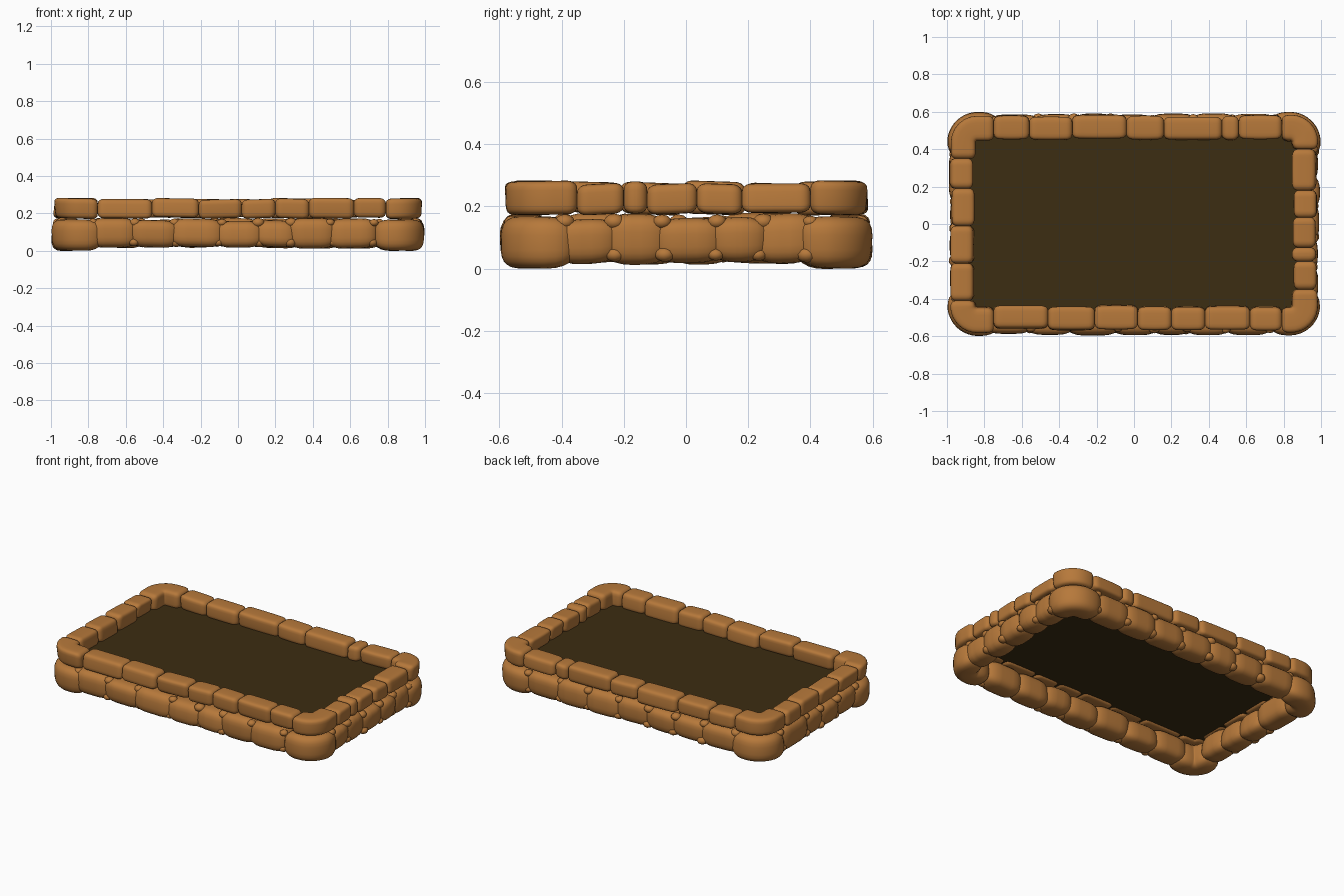
import bpy, bmesh, math, random
from mathutils import Vector

random.seed(4)
cube = bpy.data.objects.get("Cube")
if cube:
    bpy.data.objects.remove(cube, do_unlink=True)


def material(name, rgb):
    m = bpy.data.materials.new(name)
    m.use_nodes = True
    m.diffuse_color = (*rgb, 1)
    m.node_tree.nodes["Principled BSDF"].inputs["Base Color"].default_value = (*rgb, 1)
    return m


STONE = material("warm sandstone", (0.47, 0.19, 0.043))
SOIL = material("dark soil", (0.045, 0.026, 0.006))


def finish(bm, name, mat, smooth=True):
    bmesh.ops.recalc_face_normals(bm, faces=bm.faces)
    mesh = bpy.data.meshes.new(name)
    bm.to_mesh(mesh)
    bm.free()
    mesh.materials.append(mat)
    for p in mesh.polygons:
        p.use_smooth = smooth
    obj = bpy.data.objects.new(name, mesh)
    bpy.context.collection.objects.link(obj)
    return obj


def straight(axis, sign, offset, a, b):
    """Path along one wall: distance -> (point, outward normal)."""
    def f(d):
        if axis == "x":
            return Vector((a + d, sign * offset, 0)), Vector((0, sign, 0))
        return Vector((sign * offset, a + d, 0)), Vector((sign, 0, 0))
    return f, b - a


def corner(sx, sy, X, Y, xs, ys, r):
    """Path around one rounded corner, from |x| = xs to |y| = ys."""
    leg1, arc, leg2 = X - r - xs, r * math.pi / 2, Y - r - ys

    def f(d):
        if d < leg1:
            p, n = (xs + d, Y), (0, 1)
        elif d < leg1 + arc:
            t = (d - leg1) / r
            n = (math.sin(t), math.cos(t))
            p = (X - r + r * n[0], Y - r + r * n[1])
        else:
            p, n = (X, Y - r - (d - leg1 - arc)), (1, 0)
        return Vector((p[0] * sx, p[1] * sy, 0)), Vector((n[0] * sx, n[1] * sy, 0))
    return f, leg1 + arc + leg2


def stone(name, path, half_depth, z0, z1, rounding, inset, power, sides=24):
    """Sweep a soft-cornered section along a path and round off both ends."""
    f, length = path
    rounding = min(rounding, length * 0.45)
    ends = [i * math.pi / 10 for i in range(6)]
    stations = [(rounding * (1 - math.sin(a)), inset * (1 - math.cos(a))) for a in reversed(ends)]
    middle = [(rounding + (length - 2 * rounding) * i / 12, 0) for i in range(1, 12)]
    stations += middle + [(length - d, s) for d, s in reversed(stations)]
    lean, swell = random.uniform(-0.006, 0.006), random.uniform(0, 0.005)
    tilt = random.uniform(-0.004, 0.004)
    bm = bmesh.new()
    rings = []
    for d, s in stations:
        p, n = f(d)
        u = 2 * d / length - 1
        hd = half_depth - s + swell * (1 - u * u)
        hz = (z1 - z0) / 2 - s
        ring = []
        for k in range(sides):
            a = 2 * math.pi * (k + 0.5) / sides
            c, w = math.cos(a), math.sin(a)
            c = math.copysign(abs(c) ** (2 / power), c)
            w = math.copysign(abs(w) ** (2 / power), w)
            v = p + n * (hd * c + lean * w)
            v.z = (z0 + z1) / 2 + hz * w + tilt * u
            ring.append(bm.verts.new(v))
        rings.append(ring)
    for r0, r1 in zip(rings, rings[1:]):
        for k in range(sides):
            j = (k + 1) % sides
            bm.faces.new((r0[k], r0[j], r1[j], r1[k]))
    bm.faces.new(rings[0])
    bm.faces.new(rings[-1])
    return finish(bm, name, STONE)


def pebble(x, y, z, size):
    bm = bmesh.new()
    bmesh.ops.create_icosphere(bm, subdivisions=2, radius=size)
    for v in bm.verts:
        v.co.z *= 0.75
    bmesh.ops.translate(bm, verts=bm.verts, vec=(x, y, z))
    finish(bm, "filler_pebble", STONE)


# Upper course: joint positions along each wall
UPPER = [
    ("x", -1, 0.50, [-0.75, -0.46, -0.21, 0.02, 0.20, 0.38, 0.62, 0.79]),
    ("x", 1, 0.515, [-0.75, -0.56, -0.33, -0.04, 0.16, 0.47, 0.56, 0.79]),
    ("y", -1, 0.918, [-0.41, -0.21, -0.01, 0.19, 0.35]),
    ("y", 1, 0.912, [-0.35, -0.20, -0.125, 0.035, 0.18, 0.40]),
]
for axis, sign, offset, joints in UPPER:
    for a, b in zip(joints, joints[1:]):
        path = straight(axis, sign, offset + random.uniform(-0.004, 0.006), a, b)
        stone("top_stone", path, 0.06, 0.172 + random.uniform(0, 0.008),
              0.279 + random.uniform(-0.007, 0.004), 0.032, 0.024, 5)
for sx, sy, xs, ys in [(-1, -1, 0.75, 0.41), (1, -1, 0.79, 0.35),
                       (-1, 1, 0.75, 0.35), (1, 1, 0.79, 0.40)]:
    stone("top_corner_stone", corner(sx, sy, 0.913, 0.512, xs, ys, 0.075),
          0.066, 0.172, 0.281, 0.032, 0.024, 5)

# Lower course: rounder stones that overlap, with pebbles in the joints
LOWER = [
    ("x", -1, 0.515, [-0.78, -0.56, -0.34, -0.10, 0.11, 0.29, 0.50, 0.72]),
    ("x", 1, 0.515, [-0.76, -0.52, -0.31, -0.12, 0.10, 0.32, 0.53, 0.75]),
    ("y", -1, 0.915, [-0.38, -0.20, -0.03, 0.13, 0.38]),
    ("y", 1, 0.915, [-0.40, -0.24, -0.08, 0.10, 0.24, 0.40]),
]
for axis, sign, offset, joints in LOWER:
    for a, b in zip(joints, joints[1:]):
        path = straight(axis, sign, offset + random.uniform(-0.008, 0.004), a - 0.025, b + 0.025)
        stone("base_stone", path, 0.072, 0.01 + random.uniform(0, 0.01),
              0.167 + random.uniform(-0.008, 0.012), 0.085, 0.045, 3.2)
    for t in joints:
        for z in (0.045, 0.15):
            d = sign * (offset + 0.035 + random.uniform(-0.01, 0.01))
            s = t + random.uniform(-0.015, 0.015)
            x, y = (s, d) if axis == "x" else (d, s)
            pebble(x, y, z, random.uniform(0.026, 0.036))
for sx in (-1, 1):
    for sy in (-1, 1):
        stone("base_corner_stone", corner(sx, sy, 0.918, 0.518, 0.73, 0.36, 0.085),
              0.077, 0.0, 0.167, 0.085, 0.045, 3.2)

# Soil sheet resting between the two courses
bm = bmesh.new()
bmesh.ops.create_grid(bm, x_segments=1, y_segments=1, size=1)
for v in bm.verts:
    v.co = (v.co.x * 0.9, v.co.y * 0.5, 0.186)
finish(bm, "soil", SOIL, smooth=False)
